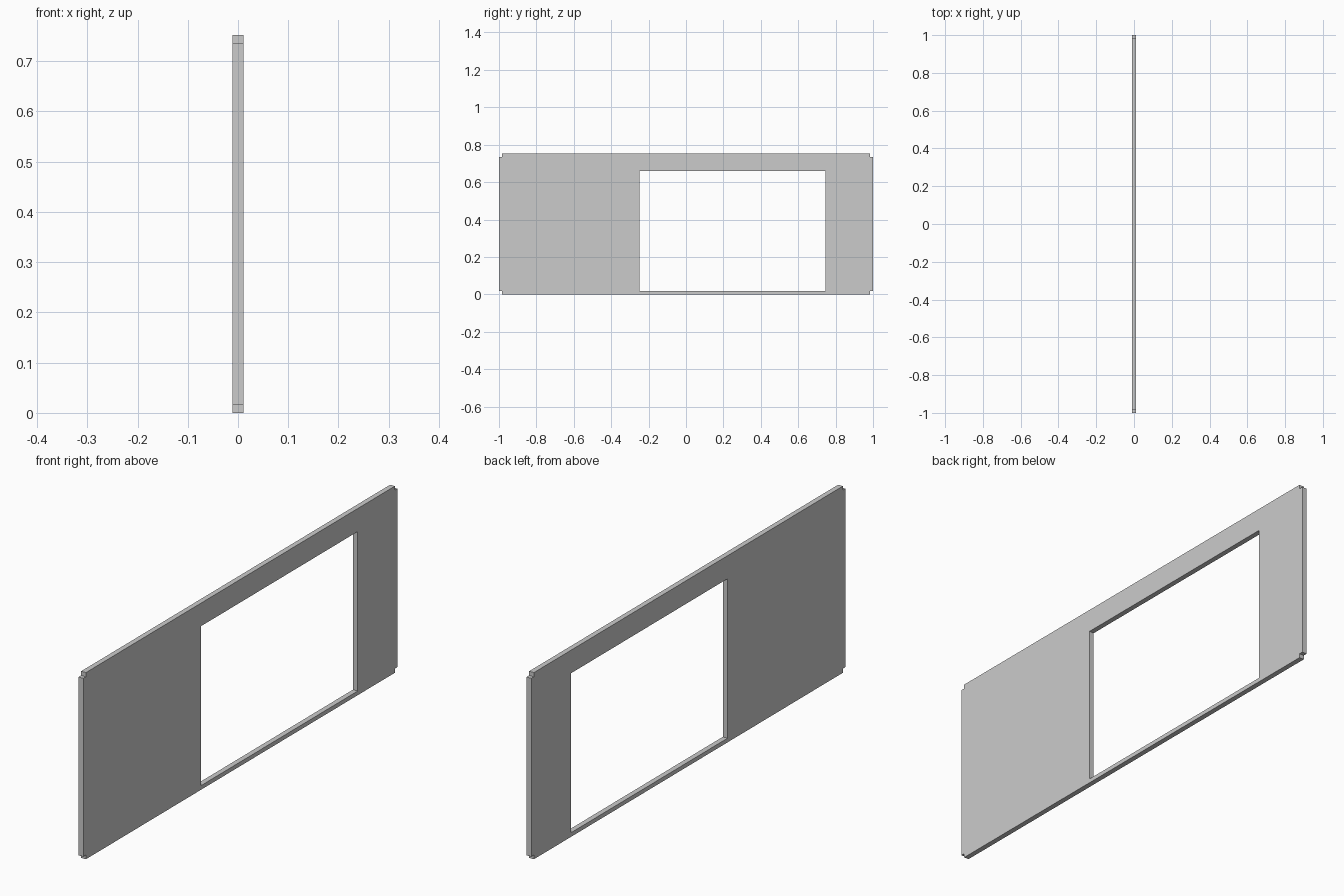
import bpy, bmesh
from mathutils import Vector

if "Cube" in bpy.data.objects:
    bpy.data.objects.remove(bpy.data.objects["Cube"])

T = 0.021              # panel thickness
H = 0.752              # panel height
N = 0.0168             # corner notch size


def add_loop(bm, points):
    verts = [bm.verts.new((-T / 2, y, z)) for y, z in points]
    return [bm.edges.new((v, verts[(i + 1) % len(verts)])) for i, v in enumerate(verts)]


# Outer outline with a small square notch at every corner
outline = [
    (-1 + N, 0), (1 - N, 0), (1 - N, N), (1, N),
    (1, H - N), (1 - N, H - N), (1 - N, H), (-1 + N, H),
    (-1 + N, H - N), (-1, H - N), (-1, N), (-1 + N, N),
]
# Off-centre rectangular opening
opening = [(-0.249, N), (0.747, N), (0.747, 0.659), (-0.249, 0.659)]

bm = bmesh.new()
edges = add_loop(bm, outline) + add_loop(bm, opening)
bmesh.ops.triangle_fill(bm, use_beauty=True, use_dissolve=False, edges=edges)

# Give the flat sheet its thickness
result = bmesh.ops.extrude_face_region(bm, geom=bm.faces[:], use_keep_orig=True)
moved = [g for g in result["geom"] if isinstance(g, bmesh.types.BMVert)]
bmesh.ops.translate(bm, verts=moved, vec=Vector((T, 0, 0)))
bmesh.ops.recalc_face_normals(bm, faces=bm.faces[:])

mesh = bpy.data.meshes.new("panel_with_opening")
bm.to_mesh(mesh)
bm.free()
panel = bpy.data.objects.new("panel_with_opening", mesh)
bpy.context.collection.objects.link(panel)
